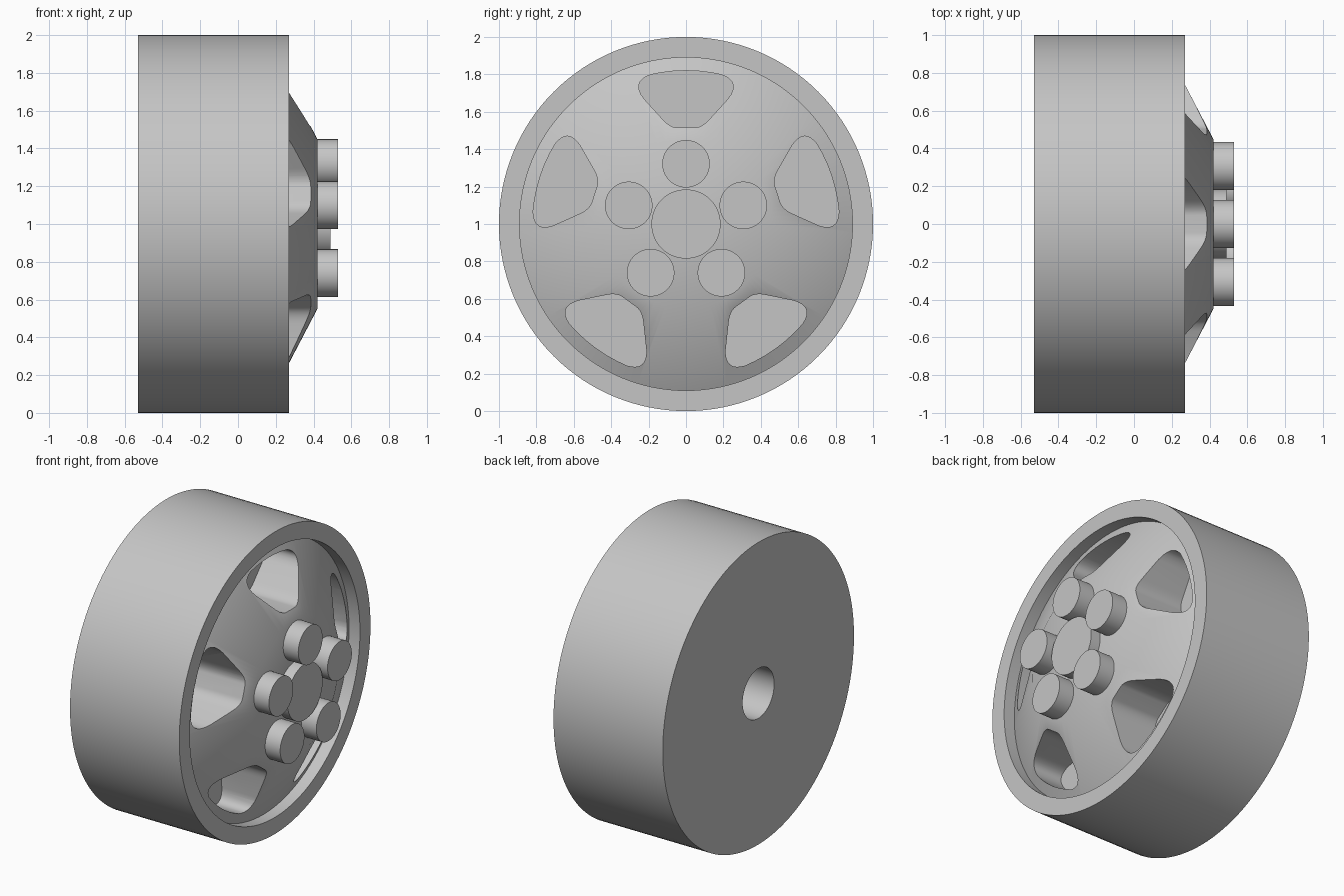
import bpy, bmesh, math
from mathutils import Vector

cube = bpy.data.objects.get("Cube")
if cube:
    bpy.data.objects.remove(cube, do_unlink=True)

GREY = (0.56, 0.56, 0.56, 1)
metal = bpy.data.materials.new("plain_grey")
metal.use_nodes = True
metal.diffuse_color = GREY
metal.node_tree.nodes["Principled BSDF"].inputs["Base Color"].default_value = GREY

SPOKES = 5
CENTRE_Z = 1.0


def link(name, bm):
    bmesh.ops.recalc_face_normals(bm, faces=bm.faces[:])
    mesh = bpy.data.meshes.new(name)
    bm.to_mesh(mesh)
    bm.free()
    mesh.materials.append(metal)
    obj = bpy.data.objects.new(name, mesh)
    bpy.context.collection.objects.link(obj)
    return obj


def loft(name, rings):
    """Skin closed loops of points and cap both ends."""
    bm = bmesh.new()
    loops = [[bm.verts.new(p) for p in ring] for ring in rings]
    n = len(loops[0])
    for a, b in zip(loops, loops[1:]):
        for i in range(n):
            j = (i + 1) % n
            bm.faces.new((a[i], a[j], b[j], b[i]))
    bm.faces.new(loops[0])
    bm.faces.new(loops[-1])
    return link(name, bm)


def lathe(name, profile, y=0, z=CENTRE_Z, segments=128):
    """Turn (x, radius) points about a line along x."""
    turns = [math.tau * i / segments for i in range(segments)]
    return loft(name, [[(x, y + r * math.sin(t), z + r * math.cos(t)) for t in turns]
                       for x, r in profile])


def bezier(a, b, c, steps=8):
    a, b, c = Vector(a), Vector(b), Vector(c)
    return [a * (1 - t) ** 2 + b * 2 * t * (1 - t) + c * t * t
            for t in (i / steps for i in range(steps + 1))]


def smooth(obj):
    bpy.ops.object.select_all(action='DESELECT')
    obj.select_set(True)
    bpy.context.view_layer.objects.active = obj
    bpy.ops.object.shade_smooth_by_angle(angle=math.radians(30))


# Wheel body: blind axle bore, flat back, tread, lip and conical face
wheel = lathe("wheel_body", [(0.1, 0.165), (-0.53, 0.165), (-0.53, 1.0), (0.27, 1.0),
                             (0.27, 0.89), (0.19, 0.89), (0.42, 0.45)])

# Outline of one pocket: rounded corners on one half, a curved top, then mirrored
half = bezier((0.045, 0.515), (0.085, 0.515), (0.125, 0.56))
half += bezier((0.225, 0.67), (0.295, 0.76), (0.19, 0.798))
half += [Vector((0.82 * math.sin(a), 0.82 * math.cos(a))) for a in (0.16, 0.08)]
outline = half + [Vector((0, 0.82))] + [Vector((-p.x, p.y)) for p in reversed(half)]

# Cut the pockets round the face
for k in range(SPOKES):
    turn = math.tau * k / SPOKES
    c, s = math.cos(turn), math.sin(turn)
    flat = [(p.x * c + p.y * s, CENTRE_Z + p.y * c - p.x * s) for p in outline]
    cutter = loft("pocket_cutter", [[(x, y, z) for y, z in flat] for x in (0.03, 0.6)])
    cutter.hide_render = True
    cut = wheel.modifiers.new("pocket", 'BOOLEAN')
    cut.operation = 'DIFFERENCE'
    cut.solver = 'EXACT'
    cut.object = cutter
    bpy.context.view_layer.objects.active = wheel
    bpy.ops.object.modifier_apply(modifier=cut.name)
    bpy.data.objects.remove(cutter, do_unlink=True)
smooth(wheel)

# Hub cap and the ring of bolts
smooth(lathe("hub_cap", [(0.4, 0.185), (0.49, 0.185)], segments=64))
for k in range(SPOKES):
    turn = math.tau * k / SPOKES
    smooth(lathe(f"bolt_{k + 1}", [(0.4, 0.127), (0.53, 0.127)],
                 0.322 * math.sin(turn), CENTRE_Z + 0.322 * math.cos(turn), 64))
